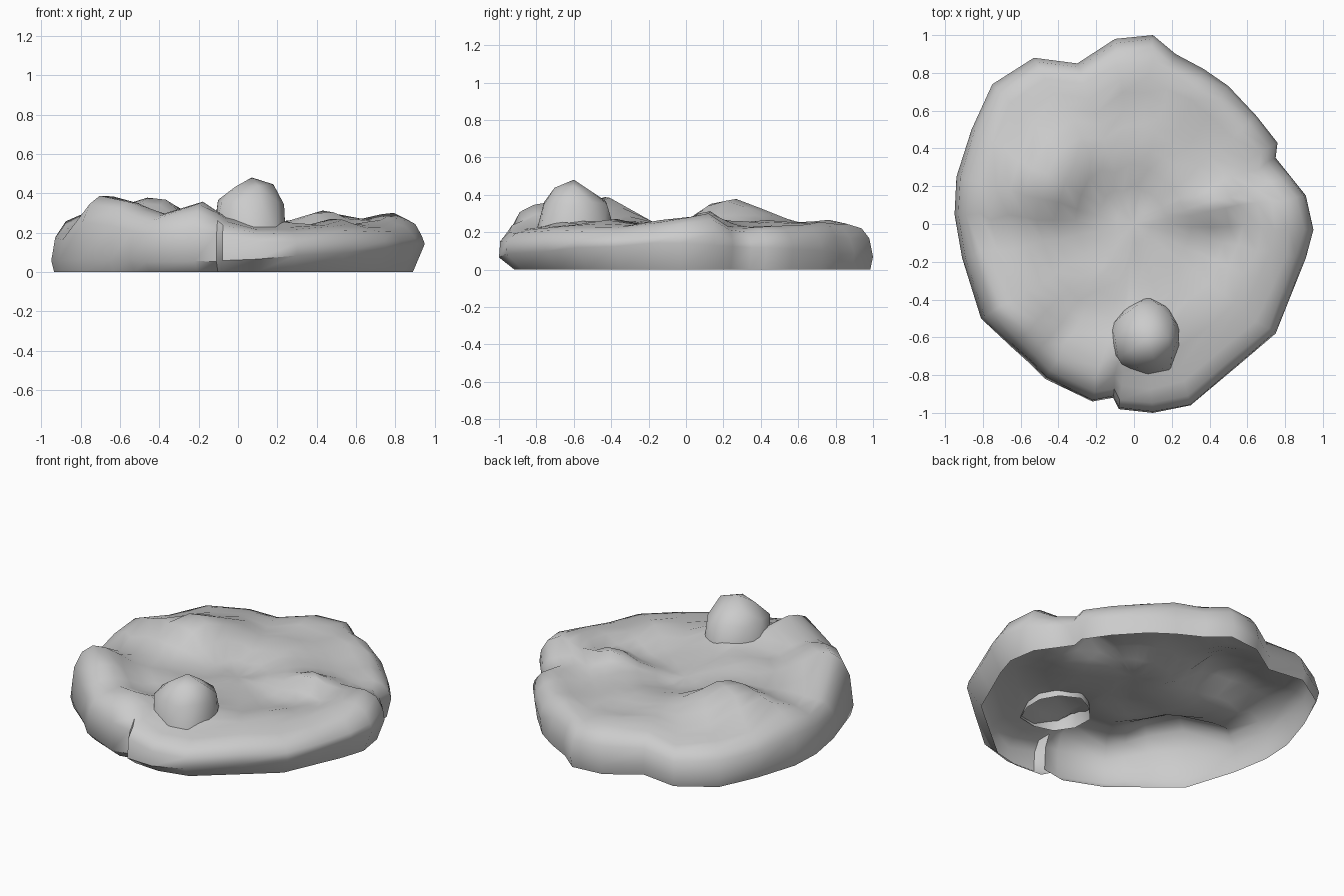
import bpy, bmesh, math
from mathutils import Vector, noise

if "Cube" in bpy.data.objects:
    bpy.data.objects.remove(bpy.data.objects["Cube"])

# Outline of the slab at its widest level, seen from the top
OUTLINE = [(.95, -.03), (.91, .15), (.83, .25), (.75, .35), (.76, .43), (.65, .57), (.5, .73),
           (.37, .82), (.22, .9), (.1, 1), (-.1, .98), (-.3, .85), (-.53, .88), (-.75, .74),
           (-.86, .5), (-.94, .25), (-.95, .05), (-.91, -.18), (-.81, -.5), (-.65, -.65),
           (-.55, -.74), (-.47, -.82), (-.22, -.94), (-.11, -.92), (-.08, -.98), (.1, -1),
           (.3, -.96), (.55, -.75), (.75, -.58), (.83, -.38), (.91, -.18)]

# Soft mounds and hollows on the top: x, y, radius, height
MOUNDS = [(-.7, -.42, .2, .17), (-.5, -.58, .16, .11), (-.22, -.76, .16, .14),
          (-.42, .23, .2, .15), (-.68, .22, .18, .09), (-.36, .5, .2, .04),
          (.44, .1, .13, .09), (.77, .08, .13, .08), (.52, -.38, .16, .05),
          (.74, -.18, .1, .04), (.28, .66, .2, .04), (0, .8, .18, .04),
          (-.52, .78, .1, -.04), (.6, .45, .14, .03), (-.2, -.35, .22, .03),
          (.0, .45, .16, .03), (.22, .27, .15, .03), (.35, -.12, .14, -.01),
          (.6, .02, .08, -.03), (.06, -.6, .16, .07)]


def top_height(x, y):
    z = .22
    for mx, my, r, h in MOUNDS:
        z += h * math.exp(-((x - mx) ** 2 + (y - my) ** 2) / (r * r))
    z += .01 * math.sin((x + y * 1.5 - .35) * 5)
    return z + .025 * noise.noise(Vector((x * 5, y * 5, 1.7)))


def finish(bm, name, angle):
    bmesh.ops.recalc_face_normals(bm, faces=bm.faces)
    mesh = bpy.data.meshes.new(name)
    bm.to_mesh(mesh)
    bm.free()
    ob = bpy.data.objects.new(name, mesh)
    bpy.context.collection.objects.link(ob)
    bpy.context.view_layer.objects.active = ob
    ob.select_set(True)
    bpy.ops.object.shade_smooth_by_angle(angle=math.radians(angle))
    ob.select_set(False)


# Rock slab: an open-bottomed shell, walls first and then rings towards the middle
bm = bmesh.new()
rings = []


def add_ring(fn):
    rings.append([bm.verts.new(fn(x, y)) for x, y in OUTLINE])


def front_right(x, y):
    return max(0, min(1, .55 * x - .75 * y + .1))


def foot(x, y):
    k = .985 - .075 * front_right(x, y)
    return x * k, y * k, 0


def widest(x, y):
    return x, y, .06 + .08 * max(x, 0) + .02 * noise.noise(Vector((x * 4, y * 4, 0)))


def wall(s, f, bulge):
    # the front and right walls stand steeper than the left and back ones
    def fn(x, y):
        h = top_height(x * .86, y * .86)
        k = s + bulge * front_right(x, y) + .01 * noise.noise(Vector((x * 5, y * 5, s * 20)))
        return x * k, y * k, .06 + (h - .06) * f
    return fn


def inner(s):
    # ring points are jittered so the facets look broken
    def fn(x, y):
        j = .04 * s
        px = x * s + j * noise.noise(Vector((x * 6, y * 6, s * 30)))
        py = y * s + j * noise.noise(Vector((x * 6, y * 6, s * 30 + 9)))
        return px, py, top_height(px, py)
    return fn


add_ring(foot)
add_ring(widest)
add_ring(wall(.98, .58, .015))
add_ring(wall(.935, .87, .015))
for s in (.87, .79, .71, .62, .53, .43, .32, .2, .1):
    add_ring(inner(s))
n = len(OUTLINE)
for a, b in zip(rings, rings[1:]):
    for i in range(n):
        j = (i + 1) % n
        bm.faces.new((a[i], a[j], b[j], b[i]))
centre = bm.verts.new((0, 0, top_height(0, 0)))
for i in range(n):
    bm.faces.new((rings[-1][i], rings[-1][(i + 1) % n], centre))
finish(bm, "rock_slab", 50)

# Front boulder: lumpy dome rising out of the slab
bm = bmesh.new()
bmesh.ops.create_icosphere(bm, subdivisions=2, radius=1)
bmesh.ops.delete(bm, geom=[v for v in bm.verts if v.co.z < -.1], context='VERTS')
for v in bm.verts:
    k = 1 + .15 * noise.noise(v.co * 1.6)
    peak = .03 * max(0, v.co.z) ** 6
    skirt = .05 if v.co.z < .05 else 0
    v.co = Vector((.07 + v.co.x * .195 * k, -.6 + v.co.y * .2 * k,
                   .265 + v.co.z * .185 * k + peak - skirt))
finish(bm, "front_boulder", 50)
